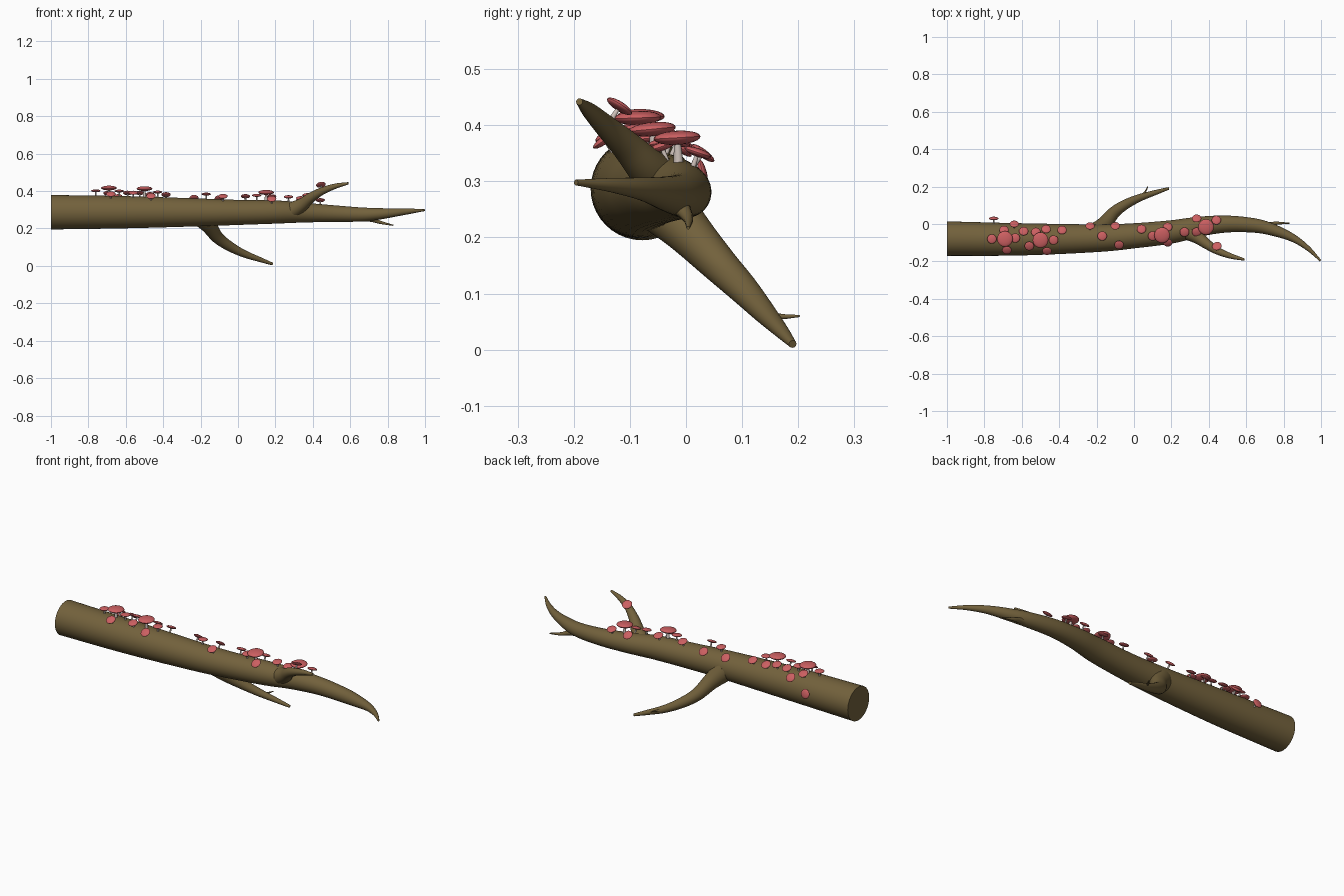
import bpy, bmesh, math
from mathutils import Vector, Matrix

if "Cube" in bpy.data.objects:
    bpy.data.objects.remove(bpy.data.objects["Cube"])


def material(name, rgb):
    m = bpy.data.materials.new(name)
    m.diffuse_color = (*rgb, 1)
    m.use_nodes = True
    m.node_tree.nodes["Principled BSDF"].inputs["Base Color"].default_value = m.diffuse_color
    return m


BARK = material("bark", (0.17, 0.12, 0.045))
CAP = material("cap_red", (0.60, 0.115, 0.12))
STEM = material("stem_pale", (0.60, 0.52, 0.48))


def spline(pts, steps=6):
    """Catmull-Rom samples of (x, y, z, radius) points."""
    p = [Vector(q) for q in pts]
    p = [2 * p[0] - p[1]] + p + [2 * p[-1] - p[-2]]
    out = []
    for i in range(1, len(p) - 2):
        a, b, c, d = p[i - 1:i + 3]
        for s in range(steps):
            t = s / steps
            out.append(0.5 * (2 * b + (c - a) * t + (2 * a - 5 * b + 4 * c - d) * t * t
                              + (3 * b - a - 3 * c + d) * t ** 3))
    return out + [p[-2]]


def finish(name, bm, mat):
    bmesh.ops.recalc_face_normals(bm, faces=bm.faces)
    me = bpy.data.meshes.new(name)
    bm.to_mesh(me)
    bm.free()
    me.materials.append(mat)
    ob = bpy.data.objects.new(name, me)
    bpy.context.collection.objects.link(ob)
    bpy.context.view_layer.objects.active = ob
    ob.select_set(True)
    bpy.ops.object.shade_smooth_by_angle(angle=math.radians(45))
    ob.select_set(False)


def tube(name, pts, sides=24):
    """Tapering closed limb swept along a smooth path."""
    path = spline(pts)
    bm = bmesh.new()
    rings, tan, side = [], None, None
    for i, q in enumerate(path):
        new = (path[min(i + 1, len(path) - 1)].xyz - path[max(i - 1, 0)].xyz).normalized()
        if side is None:
            side = new.orthogonal().normalized()
        else:
            side = tan.rotation_difference(new) @ side
        tan = new
        up = tan.cross(side)
        r = max(q.w, 0.002)
        rings.append([bm.verts.new(q.xyz + r * (math.cos(a) * side + math.sin(a) * up))
                      for a in (2 * math.pi * k / sides for k in range(sides))])
    for a, b in zip(rings, rings[1:]):
        for k in range(sides):
            n = (k + 1) % sides
            bm.faces.new((a[k], a[n], b[n], b[k]))
    bm.faces.new(rings[0])
    bm.faces.new(rings[-1])
    finish(name, bm, BARK)
    return path


# Main log, tapering to a bent tip
log = tube("log", [
    (-1, -0.078, 0.287, 0.092), (-0.6, -0.082, 0.287, 0.086), (-0.2, -0.076, 0.286, 0.074),
    (0, -0.063, 0.286, 0.067), (0.2, -0.042, 0.288, 0.062), (0.35, -0.014, 0.285, 0.053),
    (0.5, 0.0, 0.28, 0.045), (0.65, -0.009, 0.275, 0.038), (0.75, -0.034, 0.278, 0.031),
    (0.85, -0.075, 0.286, 0.021), (0.93, -0.13, 0.293, 0.013), (0.997, -0.196, 0.298, 0.005)], 40)

# Side branches and twigs
tube("lower_branch", [
    (-0.2, -0.05, 0.27, 0.06), (-0.155, 0.0, 0.215, 0.043), (-0.11, 0.058, 0.153, 0.033),
    (-0.05, 0.102, 0.108, 0.027), (0.03, 0.14, 0.066, 0.02), (0.12, 0.17, 0.033, 0.013),
    (0.185, 0.19, 0.01, 0.007)])
tube("lower_twig", [(0.03, 0.14, 0.062, 0.008), (0.058, 0.17, 0.059, 0.005),
                    (0.075, 0.202, 0.06, 0.002)], 10)
tube("upper_branch", [
    (0.27, -0.03, 0.285, 0.05), (0.34, -0.07, 0.325, 0.036), (0.39, -0.108, 0.365, 0.027),
    (0.45, -0.145, 0.4, 0.02), (0.52, -0.172, 0.426, 0.014), (0.59, -0.19, 0.442, 0.006)])
tube("tip_twig", [(0.65, -0.015, 0.265, 0.026), (0.71, -0.006, 0.25, 0.015),
                  (0.76, 0.004, 0.233, 0.009), (0.83, 0.004, 0.217, 0.003)], 12)

# Mushrooms: (x, y) of each cap seen from above
SMALL = [(-.75, .03), (-.76, -.08), (-.695, -.032), (-.64, 0), (-.635, -.075), (-.68, -.14),
         (-.59, -.038), (-.56, -.118), (-.525, -.043), (-.47, -.027), (-.43, -.086),
         (-.465, -.145), (-.385, -.032), (-.235, -.01), (-.17, -.064), (-.1, -.01),
         (-.08, -.112), (.04, -.027), (.1, -.064), (.18, -.016), (.18, -.1), (.27, -.043),
         (.335, .03), (.335, -.043), (.44, .021)]
BIG = [(-.69, -.08), (-.5, -.086), (.15, -.06), (.385, -.016)]

caps, stems = bmesh.new(), bmesh.new()


def mushroom(root, axis, height, radius):
    axis = axis.normalized()
    rot = axis.to_track_quat('Z', 'Y').to_matrix().to_4x4()
    at = Matrix.Translation(root + axis * height) @ rot
    bmesh.ops.create_uvsphere(caps, u_segments=20, v_segments=12, radius=radius,
                              matrix=at @ Matrix.Diagonal((1, 1, 0.3, 1)))
    bmesh.ops.create_cone(stems, cap_ends=True, segments=10, radius1=radius * 0.22,
                          radius2=radius * 0.13, depth=height + 0.01,
                          matrix=Matrix.Translation(root + axis * (height / 2 - 0.005)) @ rot)


for spots, height, radius in ((SMALL, 0.026, 0.025), (BIG, 0.042, 0.042)):
    for x, y in spots:
        q = min(log, key=lambda s: abs(s.x - x))
        reach = q.w + height
        dy = max(-0.97 * reach, min(0.97 * reach, y - q.y))
        axis = Vector((0, dy, math.sqrt(reach ** 2 - dy ** 2))).normalized()
        mushroom(Vector((x, q.y, q.z)) + axis * q.w, axis, height, radius)
# One mushroom on the upper branch
mushroom(Vector((0.447, -0.132, 0.412)), Vector((-0.15, 0.5, 0.8)), 0.026, 0.026)

finish("mushroom_caps", caps, CAP)
finish("mushroom_stems", stems, STEM)
